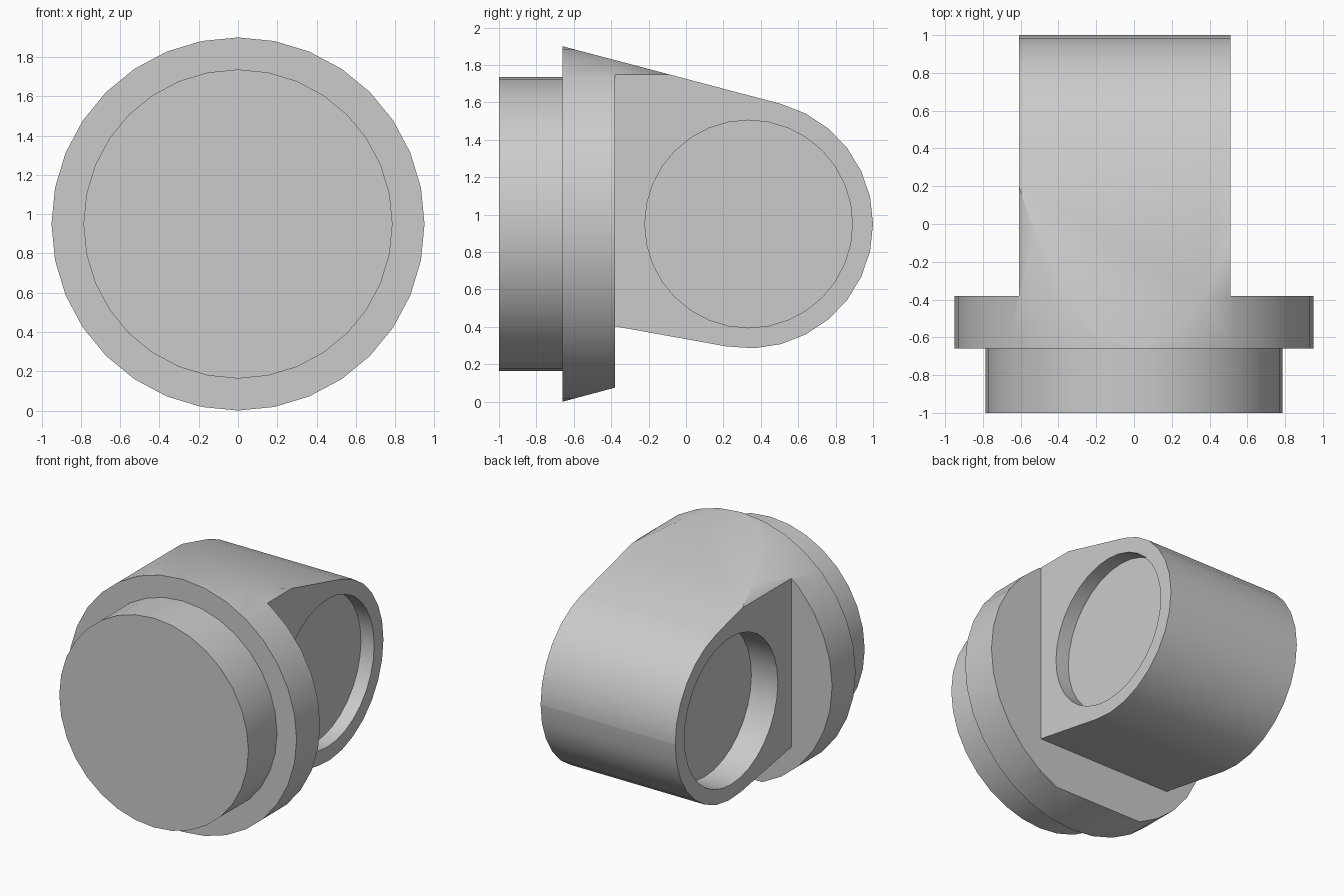
import bpy, bmesh, math
from mathutils import Matrix, Vector

cube = bpy.data.objects.get("Cube")
if cube:
    bpy.data.objects.remove(cube, do_unlink=True)

grey = bpy.data.materials.new("plain_grey")
grey.use_nodes = True
grey.diffuse_color = (0.6, 0.6, 0.6, 1)
grey.node_tree.nodes["Principled BSDF"].inputs["Base Color"].default_value = (0.6, 0.6, 0.6, 1)

MID = 0.95           # height of the shared axis
ARM_Y, ARM_R = 0.335, 0.665


def make_object(name, bm):
    bmesh.ops.recalc_face_normals(bm, faces=bm.faces)
    mesh = bpy.data.meshes.new(name)
    bm.to_mesh(mesh)
    bm.free()
    mesh.materials.append(grey)
    obj = bpy.data.objects.new(name, mesh)
    bpy.context.collection.objects.link(obj)
    return obj


def cylinder(name, radius, start, end, axis, y=0, segments=32):
    """Cylinder at MID height running from start to end along axis X or Y."""
    bm = bmesh.new()
    bmesh.ops.create_cone(bm, cap_ends=True, segments=segments, radius1=radius,
                          radius2=radius, depth=end - start)
    mid = (start + end) / 2
    if axis == 'Y':
        turn, place = Matrix.Rotation(math.pi / 2, 4, 'X'), (0, mid, MID)
    else:
        turn, place = Matrix.Rotation(math.pi / 2, 4, 'Y'), (mid, y, MID)
    bm.transform(Matrix.Translation(place) @ turn)
    return make_object(name, bm)


def side_prism(name, outline, x0, x1):
    """Extrude a (y, z) outline from x0 to x1."""
    bm = bmesh.new()
    face = bm.faces.new([bm.verts.new((x0, y, z)) for y, z in outline])
    moved = bmesh.ops.extrude_face_region(bm, geom=[face])["geom"]
    bmesh.ops.translate(bm, vec=Vector((x1 - x0, 0, 0)),
                        verts=[v for v in moved if isinstance(v, bmesh.types.BMVert)])
    return make_object(name, bm)


def combine(target, tool, operation):
    mod = target.modifiers.new("cut", 'BOOLEAN')
    mod.operation, mod.solver, mod.object = operation, 'EXACT', tool
    bpy.context.view_layer.objects.active = target
    bpy.ops.object.modifier_apply(modifier=mod.name)
    bpy.data.objects.remove(tool, do_unlink=True)


# Body: round bar trimmed to the tapered side outline
body = cylinder("flange_and_arm", 0.95, -0.66, 1.2, 'Y')
slope = math.tan(math.radians(15))
outline = [(-0.7, -0.04 * slope), (-0.38, 0.28 * slope), (-0.38, 0.403)]
for i in range(15):
    a = math.radians(-100 + 12.5 * i)
    outline.append((ARM_Y + ARM_R * math.cos(a), MID + ARM_R * math.sin(a)))
outline.append((-0.7, 1.9 + 0.04 * slope))
combine(body, side_prism("outline_cutter", outline, -1.5, 1.5), 'INTERSECT')

# Flat cheeks behind the flange
for x0, x1 in ((0.51, 1.6), (-1.6, -0.61)):
    block = [(-0.38, -0.5), (1.5, -0.5), (1.5, 2.5), (-0.38, 2.5)]
    combine(body, side_prism("cheek_cutter", block, x0, x1), 'DIFFERENCE')

# Round recesses in both cheeks
for x0, x1 in ((0.4, 0.8), (-0.9, -0.39)):
    combine(body, cylinder("recess_cutter", 0.555, x0, x1, 'X', ARM_Y), 'DIFFERENCE')

# Round plug in front of the flange
plug = cylinder("front_plug", 0.787, -1.0, -0.6, 'Y')

bpy.ops.object.select_all(action='DESELECT')
for obj in (body, plug):
    obj.select_set(True)
bpy.context.view_layer.objects.active = body
bpy.ops.object.shade_smooth_by_angle(angle=math.radians(32))
